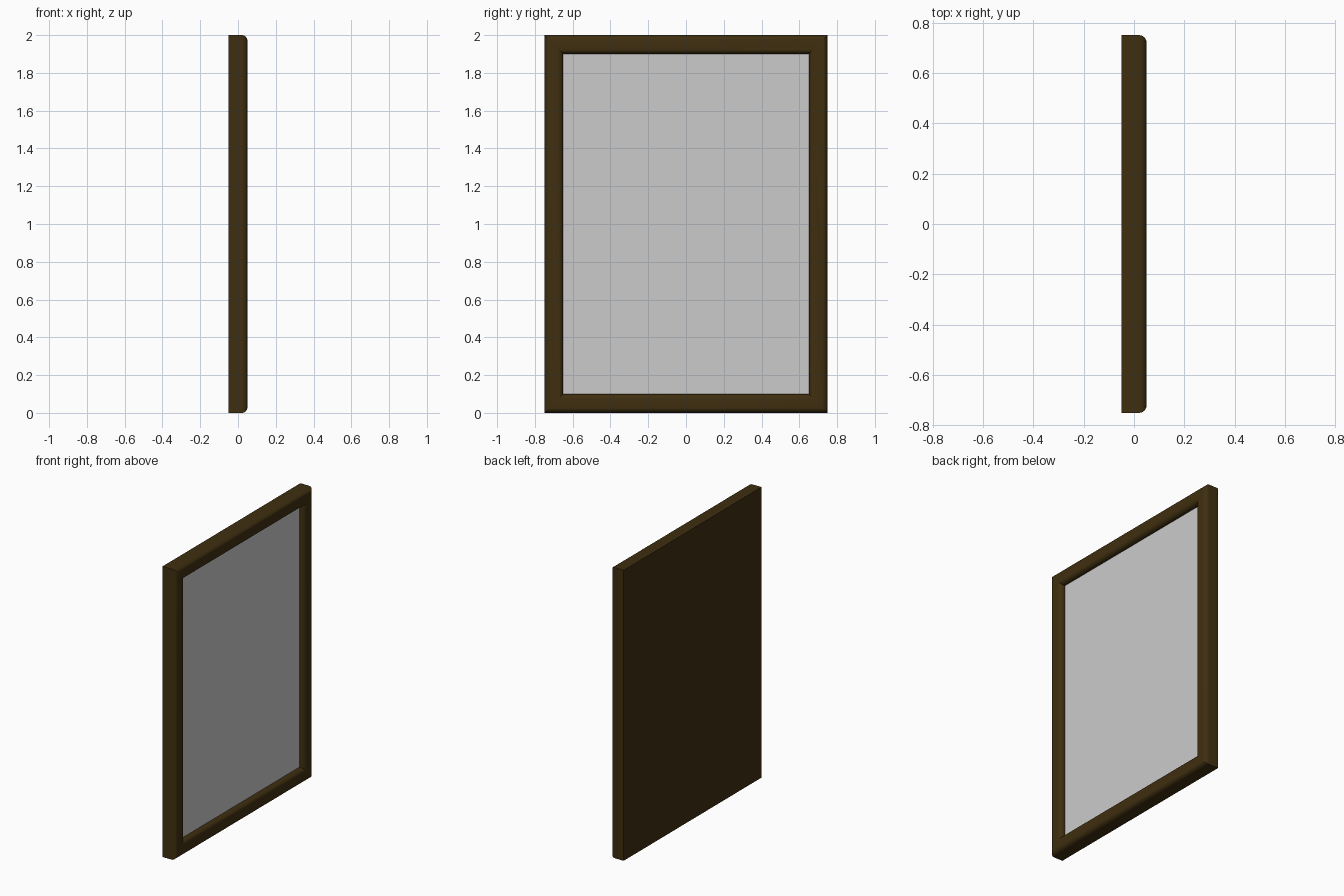
import bpy, bmesh, math

if "Cube" in bpy.data.objects:
    bpy.data.objects.remove(bpy.data.objects["Cube"])

HALF_Y, HEIGHT = 0.75, 2.0
BACK, FRONT, PANE_X = -0.05, 0.05, 0.012
WIDTH, R, SEG = 0.1, 0.03, 6


def rect(bm, inset, x):
    """Upright rectangle of vertices, inset from the outer outline."""
    y, lo, hi = HALF_Y - inset, inset, HEIGHT - inset
    return [bm.verts.new((x, a, b)) for a, b in ((-y, lo), (y, lo), (y, hi), (-y, hi))]


def finish(bm, name, color=None):
    me = bpy.data.meshes.new(name)
    bm.to_mesh(me)
    bm.free()
    ob = bpy.data.objects.new(name, me)
    bpy.context.collection.objects.link(ob)
    if color:
        mat = bpy.data.materials.new(name + "_finish")
        mat.diffuse_color = color
        mat.use_nodes = True
        mat.node_tree.nodes["Principled BSDF"].inputs["Base Color"].default_value = mat.diffuse_color
        me.materials.append(mat)
    return ob


# Moulding section (inset, x): back edge, rounded outer edge, rounded inner edge, rebate
arc = [math.pi / 2 * i / SEG for i in range(SEG + 1)]
profile = [(0, BACK)]
profile += [(R - R * math.cos(t), FRONT - R + R * math.sin(t)) for t in arc]
profile += [(WIDTH - R + R * math.sin(t), FRONT - R + R * math.cos(t)) for t in arc]
profile += [(WIDTH, PANE_X)]

# Frame with mitred corners and a flat closed back
bm = bmesh.new()
rings = [rect(bm, *p) for p in profile]
for a, b in zip(rings, rings[1:]):
    for i in range(4):
        j = (i + 1) % 4
        bm.faces.new((a[i], a[j], b[j], b[i]))
bm.faces.new(rings[0][::-1])
frame = finish(bm, "frame", (0.05, 0.028, 0.005, 1))
bpy.context.view_layer.objects.active = frame
frame.select_set(True)
bpy.ops.object.shade_smooth_by_angle(angle=math.radians(30))

# Mirror pane closing the opening
bm = bmesh.new()
bm.faces.new(rect(bm, WIDTH, PANE_X))
finish(bm, "mirror_pane")
